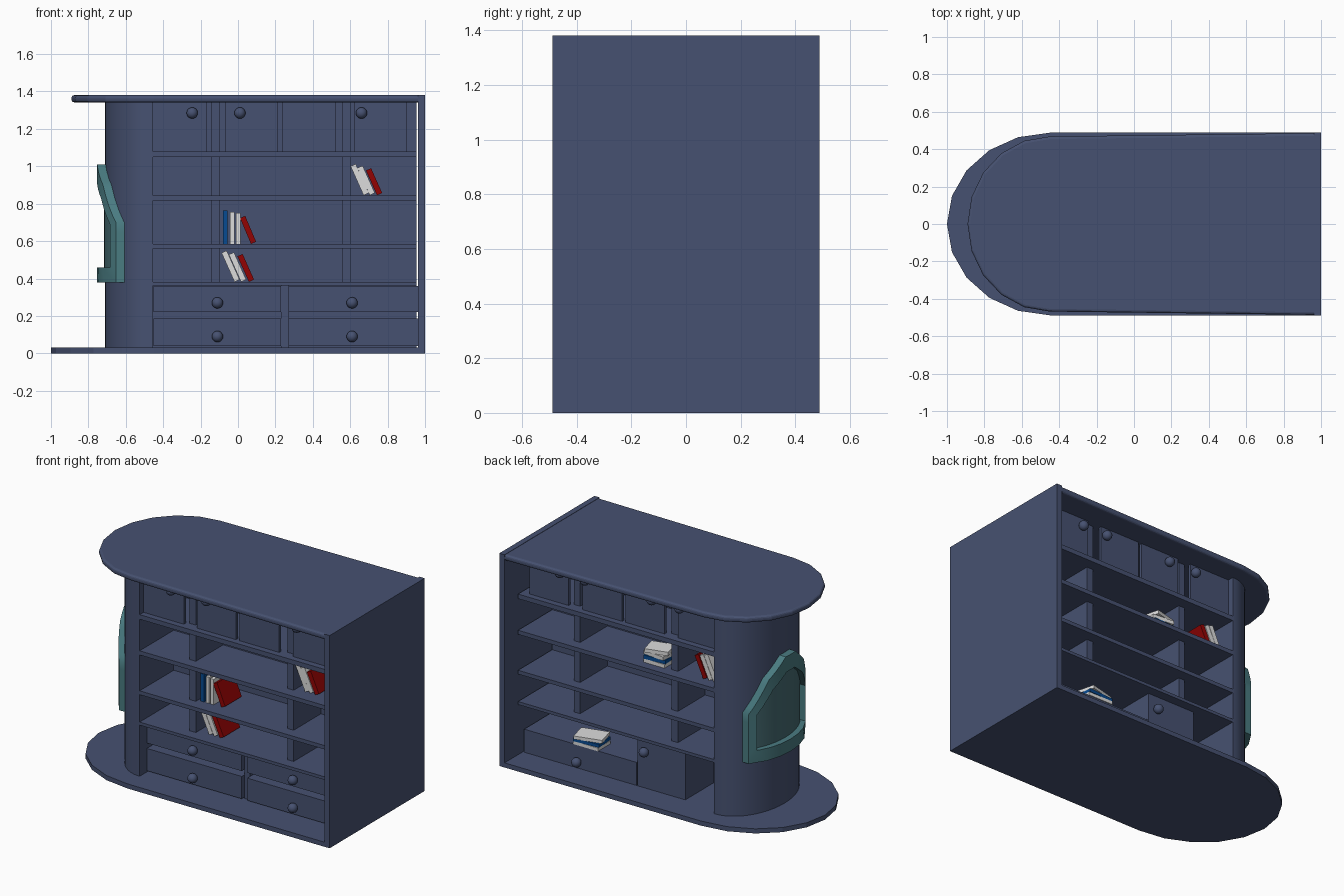
import bpy, bmesh, math
from mathutils import Vector, Matrix

cube = bpy.data.objects.get("Cube")
if cube:
    bpy.data.objects.remove(cube, do_unlink=True)


def material(name, rgb):
    m = bpy.data.materials.new(name)
    m.use_nodes = True
    m.diffuse_color = (*rgb, 1)
    m.node_tree.nodes["Principled BSDF"].inputs["Base Color"].default_value = (*rgb, 1)
    return m


NAVY = material("slate blue paint", (.062, .083, .165))
TEAL = material("teal paint", (.068, .20, .222))
GLASS = material("muted teal panel", (.06, .145, .165))
RED = material("red book", (.29, .001, .001))
WHITE = material("white book", (.72, .72, .72))
BLUE = material("blue book", (.002, .07, .29))


def finish(name, bm, mat, smooth=False):
    bmesh.ops.recalc_face_normals(bm, faces=bm.faces)
    mesh = bpy.data.meshes.new(name)
    bm.to_mesh(mesh)
    bm.free()
    mesh.materials.append(mat)
    ob = bpy.data.objects.new(name, mesh)
    bpy.context.collection.objects.link(ob)
    if smooth:
        bpy.ops.object.select_all(action='DESELECT')
        ob.select_set(True)
        bpy.context.view_layer.objects.active = ob
        bpy.ops.object.shade_smooth_by_angle(angle=math.radians(35))
    return ob


def box(name, x, y, z, mat=NAVY, lean=0, turn=0):
    """Box from (min, max) ranges, leaned about its front-back axis, turned about z."""
    bm = bmesh.new()
    bmesh.ops.create_cube(bm, size=1)
    size = Vector((x[1] - x[0], y[1] - y[0], z[1] - z[0]))
    mid = Vector((sum(x) / 2, sum(y) / 2, sum(z) / 2))
    bm.transform(Matrix.Translation(mid) @ Matrix.Rotation(turn, 4, 'Z')
                 @ Matrix.Rotation(lean, 4, 'Y') @ Matrix.Diagonal((*size, 1)))
    return finish(name, bm, mat)


def rounded_slab(name, x_centre, radii, steps, x_end, z, half_end):
    """Prism with a half-ellipse at its -x end."""
    bm = bmesh.new()
    pts = [(x_end, half_end), (x_end, -half_end)]
    for i in range(steps + 1):
        a = -math.pi / 2 + math.pi * i / steps
        pts.append((x_centre - radii[0] * math.cos(a), radii[1] * math.sin(a)))
    face = bm.faces.new([bm.verts.new((px, py, z[0])) for px, py in pts])
    up = bmesh.ops.extrude_face_region(bm, geom=[face])["geom"]
    bmesh.ops.translate(bm, vec=(0, 0, z[1] - z[0]),
                        verts=[v for v in up if isinstance(v, bmesh.types.BMVert)])
    return finish(name, bm, NAVY, smooth=steps > 10)


def knob(name, x, y, z):
    bm = bmesh.new()
    bmesh.ops.create_uvsphere(bm, u_segments=16, v_segments=10, radius=.03)
    bmesh.ops.translate(bm, verts=bm.verts, vec=(x, y, z))
    finish(name, bm, NAVY, smooth=True)


# Cabinet limits
LEFT, RIGHT, DEPTH = -.46, .955, .36

# Base, top, side panel and rounded end column
rounded_slab("base", -.45, (.55, .488), 10, .98, (0, .03), .488)
top = rounded_slab("top", -.45, (.44, .468), 10, .98, (1.342, 1.38), .486)
bevel = top.modifiers.new("rounded edge", 'BEVEL')
bevel.width, bevel.segments = .014, 3
box("side_panel", (.963, 1), (-.488, .488), (0, 1.382))
rounded_slab("end_column", LEFT, (.25, DEPTH), 24, LEFT + .005, (.03, 1.345), DEPTH)

# Shelves, middle wall and upright dividers
box("middle_wall", (LEFT, RIGHT), (-.01, .01), (.03, 1.345))
for i, (z0, z1) in enumerate([(.362, .382), (.56, .585), (.818, .845), (1.05, 1.08)]):
    box(f"shelf_{i + 1}", (LEFT, RIGHT), (-DEPTH, DEPTH), (z0, z1))
for i, x in enumerate((-.145, .558)):
    box(f"divider_{i + 1}", (x, x + .045), (-.29, .29), (.37, 1.345))
box("drawer_post", (.23, .27), (-.26, 0), (.03, .365))

# Upper cupboard doors with knobs, on both faces
doors = [(-.455, -.165), (-.07, .21), (.235, .52), (.62, .90)]
for side, y in (("front", -.31), ("back", .31)):
    for i, x in enumerate(doors):
        box(f"{side}_upper_door_{i + 1}", x, (y - .01, y + .01), (1.08, 1.343))
for i, x in enumerate((-.245, .01, .66)):
    knob(f"front_door_knob_{i + 1}", x, -.34, 1.285)
for i, x in enumerate((-.19, .01, .49, .67)):
    knob(f"back_door_knob_{i + 1}", x, .34, 1.285)

# Front drawers
for row, z in enumerate(((.04, .185), (.22, .36))):
    for col, (x, kx) in enumerate((((-.452, .23), -.11), ((.27, .963), .61))):
        box(f"front_drawer_{row}{col}", x, (-.29, 0), z)
        knob(f"front_drawer_knob_{row}{col}", kx, -.31, .09 + .18 * row)

# Back drawer with open bay above, and a small cupboard
box("back_drawer", (.145, .953), (0, .30), (.03, .18))
knob("back_drawer_knob", .565, .32, .075)
box("back_cupboard", (-.205, .14), (0, .30), (.03, .365))
knob("back_cupboard_knob", .08, .32, .27)

# Arched frame wrapped round the column
def on_column(d, z, out):
    return (LEFT - .25 * math.sqrt(1 - (d / DEPTH) ** 2) - out, d, z)


def loop(half, n=6):
    """Closed outline from the right half's corners, sampled along each edge."""
    corners = half + [(-d, z) for d, z in reversed(half)]
    pts = []
    for (d0, z0), (d1, z1) in zip(corners, corners[1:] + corners[:1]):
        pts += [(d0 + (d1 - d0) * k / n, z0 + (z1 - z0) * k / n) for k in range(n)]
    return pts


INNER = [(.25, .46), (.25, .69), (.15, .83), (.04, .91)]
outer = loop([(.29, .38), (.29, .70), (.18, .90), (.05, 1.01)])
inner = loop(INNER)
bm = bmesh.new()
rings = [[bm.verts.new(on_column(d, z, out)) for d, z in pts]
         for pts, out in ((outer, -.01), (outer, .045), (inner, .045), (inner, -.01))]
for a, b in zip(rings, rings[1:] + rings[:1]):
    for i in range(len(a)):
        j = (i + 1) % len(a)
        bm.faces.new((a[i], a[j], b[j], b[i]))
finish("window_frame", bm, TEAL, smooth=True)


# Thin panel inside the frame
def head_height(d):
    for (d0, z0), (d1, z1) in zip(INNER[1:], INNER[2:]):
        if d >= d1:
            return z0 + (z1 - z0) * (d0 - d) / (d0 - d1)
    return INNER[-1][1]


bm = bmesh.new()
STEPS = 20
pairs = []
for i in range(STEPS + 1):
    d = .25 * (2 * i / STEPS - 1)
    pairs.append([bm.verts.new(on_column(d, z, .006)) for z in (.46, head_height(abs(d)))])
for a, b in zip(pairs, pairs[1:]):
    bm.faces.new((a[0], b[0], b[1], a[1]))
finish("window_panel", bm, GLASS, smooth=True)


# Books standing or leaning in a row: (bottom x, colour, height, lean)
def book_row(name, floor, books, y):
    for i, (x, mat, h, lean) in enumerate(books):
        half = .015 if lean else .012
        cx = x + math.sin(lean) * h / 2
        cz = floor + math.cos(lean) * h / 2 + abs(math.sin(lean)) * half
        box(f"{name}_{i + 1}", (cx - half, cx + half), y, (cz - h / 2, cz + h / 2), mat, lean)


FRONT_Y, BACK_Y = (-.27, -.10), (.13, .29)
book_row("lower_book", .382, [(-.005, WHITE, .17, -.42), (.03, WHITE, .16, -.42),
                              (.072, RED, .15, -.42)], FRONT_Y)
book_row("middle_book", .585, [(-.068, BLUE, .18, 0), (-.03, WHITE, .17, 0),
                               (.002, WHITE, .165, 0), (.083, RED, .15, -.4)], FRONT_Y)
book_row("upper_book", .845, [(.685, WHITE, .17, -.42), (.718, WHITE, .16, -.42),
                              (.757, RED, .145, -.42)], FRONT_Y)
book_row("back_book", .845, [(-.34, RED, .15, .42), (-.38, WHITE, .16, .42),
                             (-.415, WHITE, .17, .42)], BACK_Y)


# Books lying in a stack: (colour, turn) from the bottom up
def book_stack(name, x, floor, size, thick, books):
    for i, (mat, turn) in enumerate(books):
        z = floor + thick * i
        box(f"{name}_{i + 1}", (x - size[0] / 2, x + size[0] / 2),
            (.24 - size[1] / 2, .24 + size[1] / 2), (z, z + thick - .001), mat, 0, turn)


book_stack("shelf_stack", .02, .845, (.15, .12), .025,
           ((WHITE, 0), (BLUE, .06), (WHITE, -.1), (WHITE, .25)))
book_stack("bay_stack", .51, .18, (.18, .13), .022,
           ((WHITE, 0), (BLUE, .06), (WHITE, .25)))
